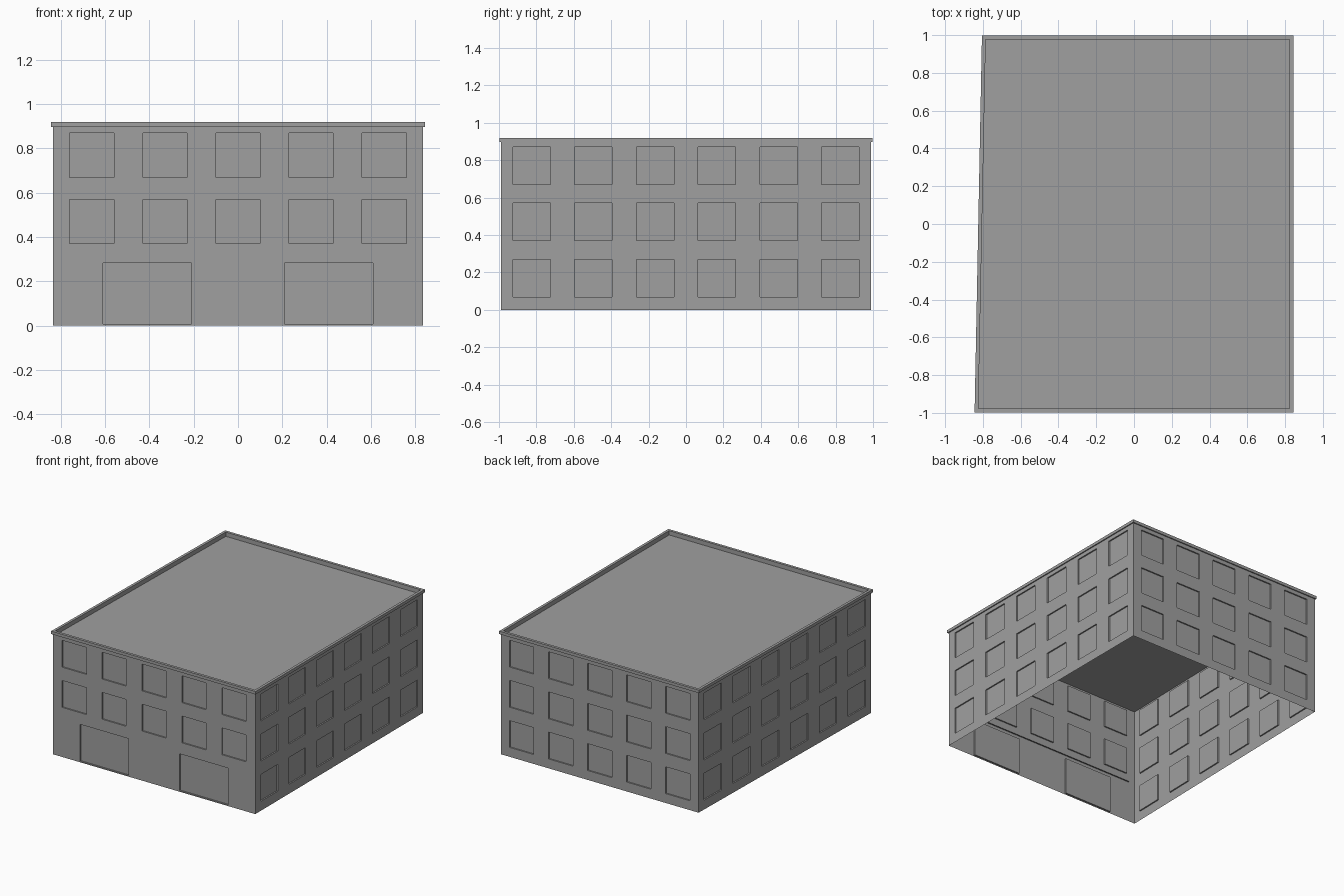
import bpy, bmesh
from mathutils import Vector

cube = bpy.data.objects.get("Cube")
if cube:
    bpy.data.objects.remove(cube, do_unlink=True)

# One plain grey for the whole building
grey = bpy.data.materials.new("plain grey")
grey.use_nodes = True
COLOUR = (0.35, 0.35, 0.35, 1)
grey.diffuse_color = COLOUR
grey.node_tree.nodes["Principled BSDF"].inputs["Base Color"].default_value = COLOUR

WINDOW = 0.2
RECESS = 0.01
WALL_TOP = 0.898
ROOF = 0.888
FLOOR_LINE = 0.31
ROWS = [0.07, 0.37, 0.67]


def finish(name, bm):
    mesh = bpy.data.meshes.new(name)
    bm.to_mesh(mesh)
    bm.free()
    mesh.materials.append(grey)
    obj = bpy.data.objects.new(name, mesh)
    bpy.context.collection.objects.link(obj)
    return obj


def outline(d):
    """Plan corners, anticlockwise; one side wall is slightly slanted."""
    return [(-0.836 - d, -0.99 - d), (0.836 + d, -0.99 - d),
            (0.836 + d, 0.99 + d), (-0.797 - d, 0.99 + d)]


def wall(name, start, end, spans, rows, bottom, top):
    """Wall panel with recessed openings at every span and row crossing."""
    a, b = Vector((*start, 0)), Vector((*end, 0))
    along = (b - a).normalized()
    us = [0] + [u for s in spans for u in s] + [(b - a).length]
    zs = [bottom] + [z for r in rows for z in r] + [top]
    bm = bmesh.new()
    grid = [[bm.verts.new(a + along * u + Vector((0, 0, z))) for z in zs] for u in us]
    openings = []
    for i in range(len(us) - 1):
        for j in range(len(zs) - 1):
            f = bm.faces.new((grid[i][j], grid[i + 1][j],
                              grid[i + 1][j + 1], grid[i][j + 1]))
            if i % 2 and j % 2:
                openings.append(f)
    bm.normal_update()
    bmesh.ops.inset_individual(bm, faces=openings, thickness=0, depth=-RECESS)
    return finish(name, bm)


def window_spans(length, count, pitch):
    centres = [length / 2 + (i - (count - 1) / 2) * pitch for i in range(count)]
    return [(c - WINDOW / 2, c + WINDOW / 2) for c in centres]


# Walls
corners = outline(0)
rows = [(z, z + WINDOW) for z in ROWS]
for name, k, count, pitch in [("left_wall", 1, 6, 0.33),
                              ("back_wall", 2, 5, 0.3225),
                              ("right_wall", 3, 6, 0.33)]:
    p, q = corners[k], corners[(k + 1) % 4]
    length = (Vector(q) - Vector(p)).length
    wall(name, p, q, window_spans(length, count, pitch), rows, 0, WALL_TOP)

# Front: wide doorways below, two window rows above
width = corners[1][0] - corners[0][0]
mid = width / 2
doors = [(mid - 0.61, mid - 0.21), (mid + 0.21, mid + 0.61)]
wall("front_ground_floor", corners[0], corners[1], doors, [(0.008, 0.283)], 0, FLOOR_LINE)
wall("front_upper_floors", corners[0], corners[1], window_spans(width, 5, 0.33),
     rows[1:], FLOOR_LINE, WALL_TOP)

# Narrow ledge inside the front wall
bm = bmesh.new()
bm.faces.new([bm.verts.new((x, y, FLOOR_LINE)) for x, y in
              [(-0.78, -0.99), (0.78, -0.99), (0.78, -0.98), (-0.78, -0.98)]])
finish("inner_ledge", bm)

# Flat roof
bm = bmesh.new()
bm.faces.new([bm.verts.new((x, y, ROOF)) for x, y in corners])
finish("roof", bm)

# Overhanging rim around the roof
bm = bmesh.new()
profile = [(0, WALL_TOP), (0.008, WALL_TOP), (0.008, 0.92), (-0.012, 0.92), (-0.012, ROOF)]
loops = [[bm.verts.new((x, y, z)) for x, y in outline(d)] for d, z in profile]
for low, high in zip(loops, loops[1:]):
    for k in range(4):
        n = (k + 1) % 4
        bm.faces.new((low[k], low[n], high[n], high[k]))
finish("roof_rim", bm)
